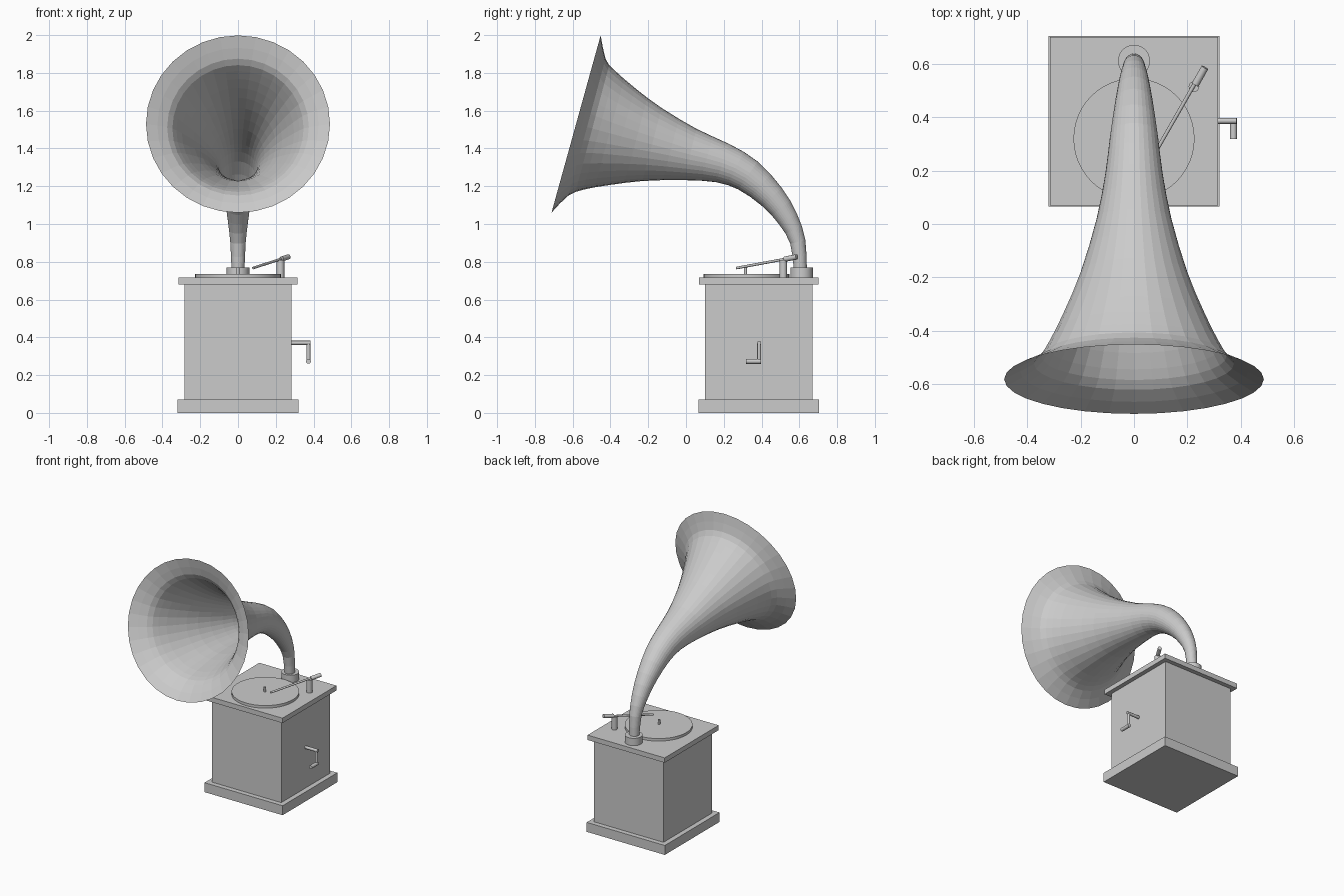
import bpy
import bmesh
import math
from mathutils import Vector

cube = bpy.data.objects.get("Cube")
if cube:
    bpy.data.objects.remove(cube, do_unlink=True)

grey = bpy.data.materials.new("light_grey")
grey.use_nodes = True
grey.diffuse_color = (0.6, 0.6, 0.6, 1)
grey.node_tree.nodes["Principled BSDF"].inputs["Base Color"].default_value = (0.6, 0.6, 0.6, 1)

CABINET_Y = 0.385


def add_object(name, bm):
    mesh = bpy.data.meshes.new(name)
    bm.to_mesh(mesh)
    bm.free()
    mesh.materials.append(grey)
    obj = bpy.data.objects.new(name, mesh)
    bpy.context.collection.objects.link(obj)
    return obj


def slab(name, half, z0, z1):
    """Square block centred on the cabinet axis."""
    bm = bmesh.new()
    bmesh.ops.create_cube(bm, size=1)
    bmesh.ops.scale(bm, vec=(2 * half, 2 * half, z1 - z0), verts=bm.verts)
    bmesh.ops.translate(bm, vec=(0, CABINET_Y, (z0 + z1) / 2), verts=bm.verts)
    return add_object(name, bm)


def rod(name, start, end, radius, sides=12):
    """Capped cylinder between two points."""
    start, end = Vector(start), Vector(end)
    axis = end - start
    bm = bmesh.new()
    bmesh.ops.create_cone(bm, cap_ends=True, segments=sides,
                          radius1=radius, radius2=radius, depth=axis.length)
    bmesh.ops.rotate(bm, cent=(0, 0, 0), verts=bm.verts,
                     matrix=axis.to_track_quat('Z', 'Y').to_matrix())
    bmesh.ops.translate(bm, vec=(start + end) / 2, verts=bm.verts)
    obj = add_object(name, bm)
    bpy.ops.object.select_all(action='DESELECT')
    obj.select_set(True)
    bpy.context.view_layer.objects.active = obj
    bpy.ops.object.shade_smooth_by_angle(angle=math.radians(35))
    return obj


def smooth_path(points, steps):
    """Catmull-Rom interpolation of (y, z, radius) stations."""
    p = [Vector(q) for q in points]
    p = [2 * p[0] - p[1]] + p + [2 * p[-1] - p[-2]]
    out = []
    for a, b, c, d in zip(p, p[1:], p[2:], p[3:]):
        for i in range(steps):
            t = i / steps
            out.append(b + (c - a) * t / 2 + (a - 2.5 * b + 2 * c - d / 2) * t * t
                       + (1.5 * (b - c) + (d - a) / 2) * t ** 3)
    return out + [p[-2]]


def horn(name, stations, sides=32):
    """Open flared tube swept in the YZ plane."""
    path = smooth_path(stations, 2)
    bm = bmesh.new()
    rings = []
    for i, (y, z, r) in enumerate(path):
        a, b = path[max(i - 1, 0)], path[min(i + 1, len(path) - 1)]
        tangent = Vector((0, b.x - a.x, b.y - a.y)).normalized()
        up = Vector((0, tangent.z, -tangent.y))
        ring = []
        for k in range(sides):
            ang = 2 * math.pi * k / sides
            ring.append(bm.verts.new(Vector((0, y, z)) + up * r * math.cos(ang)
                                     + Vector((r * math.sin(ang), 0, 0))))
        rings.append(ring)
    for low, high in zip(rings, rings[1:]):
        for k in range(sides):
            n = (k + 1) % sides
            bm.faces.new((low[k], low[n], high[n], high[k]))
    bmesh.ops.recalc_face_normals(bm, faces=bm.faces)
    return add_object(name, bm)


# Cabinet
slab("cabinet_base", 0.32, 0, 0.07)
slab("cabinet_body", 0.284, 0.07, 0.68)
slab("cabinet_top", 0.316, 0.68, 0.716)

# Turntable and spindle
rod("turntable", (0, 0.32, 0.716), (0, 0.32, 0.735), 0.227, 48)
rod("spindle", (0, 0.315, 0.735), (0, 0.315, 0.77), 0.008)

# Tonearm on its post
rod("tonearm_post", (0.225, 0.515, 0.716), (0.225, 0.515, 0.81), 0.02, 16)
rod("tonearm", (0.08, 0.268, 0.767), (0.25, 0.565, 0.822), 0.007)
rod("tonearm_weight", (0.23, 0.523, 0.814), (0.266, 0.587, 0.826), 0.014)

# Side crank
rod("crank_shaft", (0.28, 0.387, 0.371), (0.384, 0.387, 0.371), 0.011)
rod("crank_arm", (0.373, 0.387, 0.376), (0.373, 0.387, 0.272), 0.01)
rod("crank_handle", (0.373, 0.397, 0.273), (0.373, 0.318, 0.273), 0.013)

# Horn socket and horn
rod("horn_socket", (0, 0.612, 0.716), (0, 0.612, 0.77), 0.06, 32)
horn("horn", [
    (0.606, 0.75, 0.034), (0.592, 0.905, 0.041), (0.54, 1.026, 0.055),
    (0.455, 1.143, 0.071), (0.328, 1.257, 0.09), (0.193, 1.323, 0.107),
    (0.021, 1.368, 0.14), (-0.18, 1.421, 0.2), (-0.339, 1.463, 0.266),
    (-0.46, 1.496, 0.326), (-0.524, 1.513, 0.375), (-0.582, 1.529, 0.487),
])
